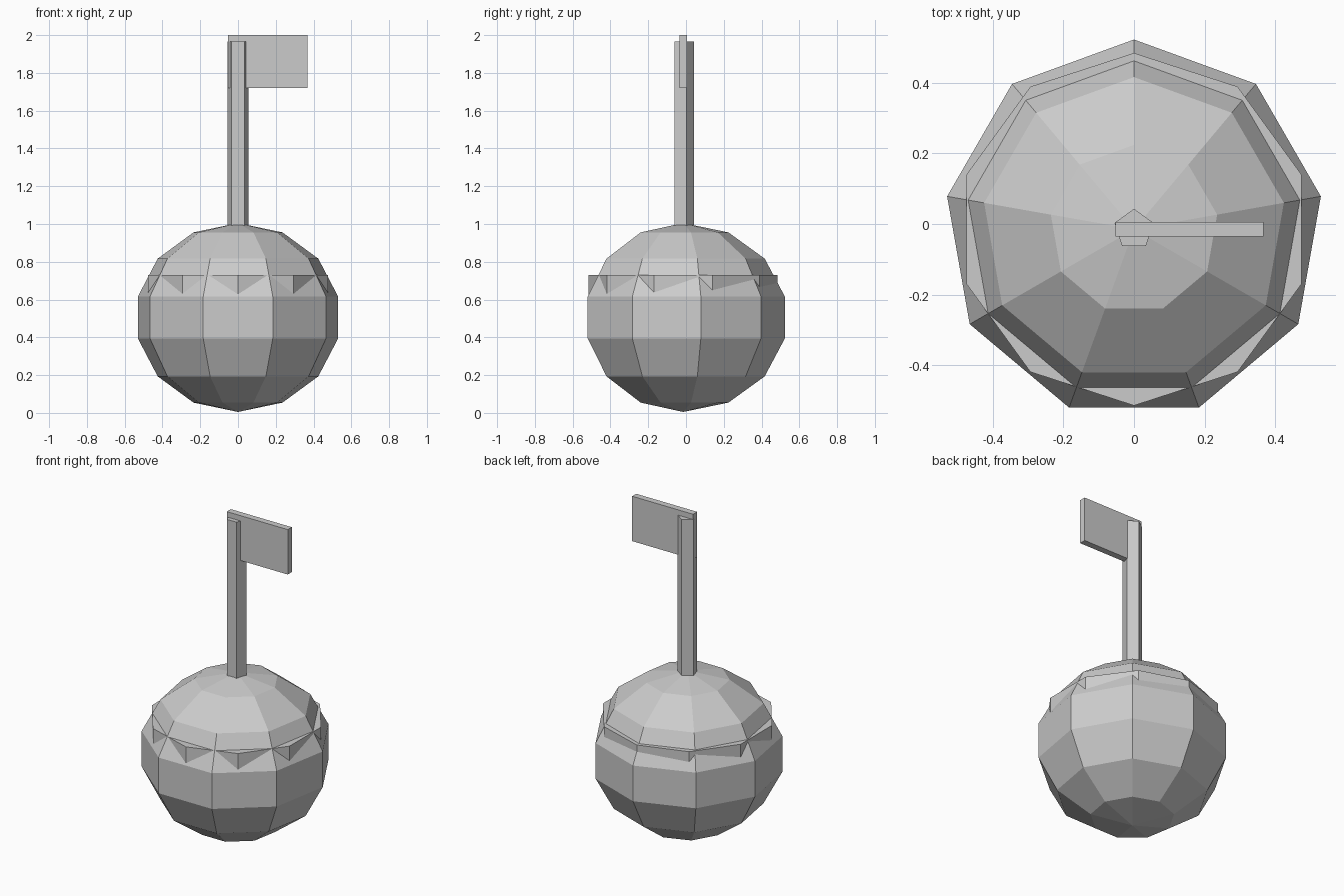
import bpy
import bmesh
from math import sin, cos, pi

if "Cube" in bpy.data.objects:
    bpy.data.objects.remove(bpy.data.objects["Cube"])

CY = -0.015  # shared vertical axis


def make_object(name, bm):
    bmesh.ops.recalc_face_normals(bm, faces=bm.faces)
    mesh = bpy.data.meshes.new(name)
    bm.to_mesh(mesh)
    bm.free()
    obj = bpy.data.objects.new(name, mesh)
    bpy.context.collection.objects.link(obj)
    return obj


def lathe(name, sides, profile):
    """Faceted turned solid, first corner towards +y; radius 0 makes a pole."""
    bm = bmesh.new()
    rings = []
    for r, z in profile:
        count = sides if r > 0 else 1
        rings.append([bm.verts.new((r * sin(2 * pi * i / sides),
                                    CY + r * cos(2 * pi * i / sides), z))
                      for i in range(count)])
    for a, b in zip(rings, rings[1:]):
        for i in range(sides):
            j = (i + 1) % sides
            quad = [a[i % len(a)], a[j % len(a)], b[j % len(b)], b[i % len(b)]]
            bm.faces.new(list(dict.fromkeys(quad)))
    for ring in (rings[0], rings[-1]):
        if len(ring) > 1:
            bm.faces.new(ring)
    return make_object(name, bm)


def box(name, lo, hi):
    bm = bmesh.new()
    bmesh.ops.create_cube(bm, size=1)
    for v in bm.verts:
        v.co = [h if c > 0 else l for c, l, h in zip(v.co, lo, hi)]
    return make_object(name, bm)


# Round body: nine sides, seven bands, slightly squashed
bands = 7
arc = [(0.552 * sin(pi * k / bands) if 0 < k < bands else 0,
        0.505 - 0.5 * cos(pi * k / bands)) for k in range(bands + 1)]
lathe("body", 9, arc)

# Ten-sided collar whose corners poke out of the body
lathe("collar", 10, [(0.5, 0.58), (0.5, 0.73)])

# Five-sided pole
lathe("pole", 5, [(0.058, 0.95), (0.058, 1.967)])

# Flag
box("flag", (-0.053, -0.035, 1.72), (0.368, 0.005, 2.0))
